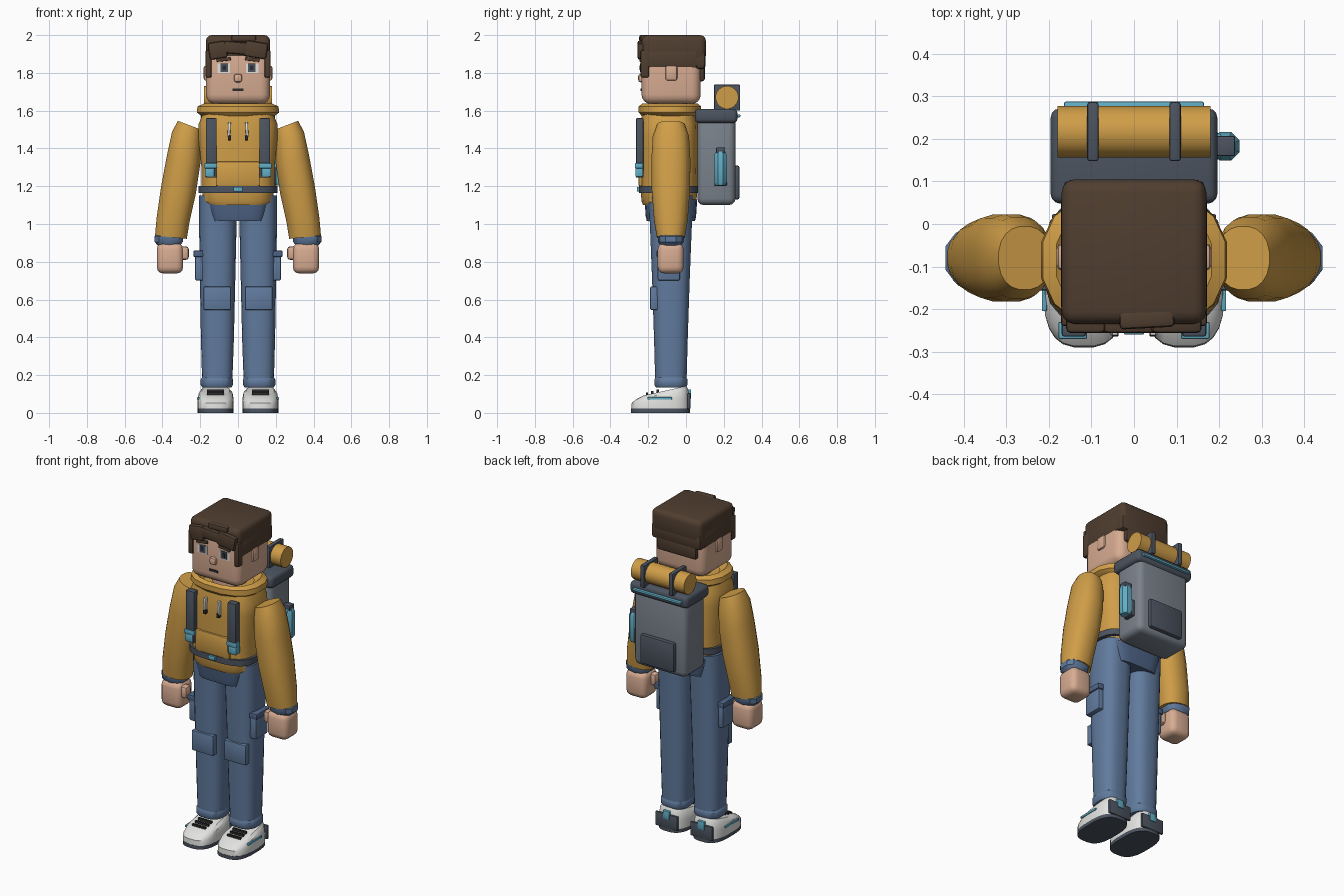
import bpy, bmesh, math
from mathutils import Matrix, Euler

cube = bpy.data.objects.get("Cube")
if cube:
    bpy.data.objects.remove(cube, do_unlink=True)


def material(name, *rgb):
    m = bpy.data.materials.new(name)
    m.use_nodes = True
    col = [((c / 255 + 0.055) / 1.055) ** 2.4 for c in rgb] + [1]
    m.diffuse_color = col
    m.node_tree.nodes["Principled BSDF"].inputs["Base Color"].default_value = col
    return m


mustard = material("mustard cloth", 208, 158, 72)
denim = material("blue denim", 97, 123, 158)
navy = material("dark denim", 78, 100, 134)
skin = material("skin", 216, 172, 146)
brown = material("brown hair", 80, 62, 48)
slate = material("slate strap", 76, 84, 96)
gray = material("gray canvas", 122, 130, 140)
teal = material("teal trim", 98, 174, 198)
white = material("white", 226, 226, 224)
black = material("black", 44, 42, 44)
parts = []


def finish(name, bm, mat):
    bmesh.ops.recalc_face_normals(bm, faces=bm.faces)
    me = bpy.data.meshes.new(name)
    bm.to_mesh(me)
    bm.free()
    me.materials.append(mat)
    ob = bpy.data.objects.new(name, me)
    bpy.context.collection.objects.link(ob)
    parts.append(ob)
    return ob


def box(name, x, y, z, mat, bevel=0.0, rot=(0, 0, 0), seg=2):
    """Rounded box from its (min, max) range on each axis."""
    bm = bmesh.new()
    bmesh.ops.create_cube(bm, size=1)
    bmesh.ops.scale(bm, verts=bm.verts, vec=[abs(r[1] - r[0]) for r in (x, y, z)])
    if bevel:
        bmesh.ops.bevel(bm, geom=bm.edges[:], offset=bevel, segments=seg,
                        profile=0.5, affect='EDGES', clamp_overlap=True)
    turn = Euler([math.radians(a) for a in rot]).to_matrix().to_4x4()
    mid = Matrix.Translation([sum(r) / 2 for r in (x, y, z)])
    bm.transform(mid @ turn)
    return finish(name, bm, mat)


def loft(name, rings, mat, n=16, power=2.0):
    """Closed skin over rings (cx, cy, z, rx, ry, slope_x, slope_y)."""
    bm = bmesh.new()
    loops = []
    for ring in rings:
        cx, cy, z, rx, ry, sx, sy = (tuple(ring) + (0, 0))[:7]
        loop = []
        for i in range(n):
            a = 2 * math.pi * (i + 0.5) / n
            c, s = math.cos(a), math.sin(a)
            dx = math.copysign(abs(c) ** (2 / power), c) * rx
            dy = math.copysign(abs(s) ** (2 / power), s) * ry
            loop.append(bm.verts.new((cx + dx, cy + dy, z + sx * dx + sy * dy)))
        loops.append(loop)
    for a, b in zip(loops, loops[1:]):
        for i in range(n):
            j = (i + 1) % n
            bm.faces.new((a[i], a[j], b[j], b[i]))
    bm.faces.new(loops[0])
    bm.faces.new(loops[-1])
    return finish(name, bm, mat)


def span(s, a, b):
    """Range mirrored to side s."""
    return tuple(sorted((s * a, s * b)))


# Head, face and hair
box("head", (-.17, .17), (-.235, .078), (1.635, 1.94), skin, .05, seg=4)
box("nose", (-.021, .021), (-.253, -.22), (1.75, 1.795), skin, .012)
box("mouth", (-.03, .03), (-.24, -.225), (1.705, 1.718), black)
loft("neck", [(0, -.08, 1.55, .1, .1), (0, -.08, 1.68, .1, .1)], skin)
box("hair_cap", (-.17, .17), (-.235, .105), (1.86, 2.0), brown, .03, seg=3)
box("hair_back", (-.168, .168), (.03, .104), (1.82, 1.92), brown, .02)
box("hair_nape", (-.135, .135), (.045, .1), (1.755, 1.85), brown, .015)
box("front_tuft", (-.035, .095), (-.245, -.2), (1.965, 2.0), brown, .01, (0, 0, 3))
for i, (a, b, lo, tilt) in enumerate([(-.155, -.06, 1.875, -9), (-.075, .05, 1.9, 5),
                                      (.035, .155, 1.88, 9)]):
    box(f"fringe_{i}", (a, b), (-.257, -.2), (lo, 1.965), brown, .012, (0, tilt, 0))
for s, side in ((1, "left"), (-1, "right")):
    box(side + "_side_hair", span(s, .12, .172), (-.205, .06), (1.825, 1.92), brown, .012)
    box(side + "_sideburn", span(s, .14, .172), (-.24, -.195), (1.775, 1.92), brown, .008)
    box(side + "_ear", span(s, .15, .182), (-.11, -.045), (1.758, 1.84), skin, .014)
    box(side + "_eye_white", span(s, .042, .108), (-.239, -.23), (1.8, 1.85), white)
    box(side + "_iris", span(s, .052, .092), (-.243, -.235), (1.805, 1.85), slate)
    box(side + "_pupil", span(s, .063, .082), (-.246, -.24), (1.815, 1.84), black)
    box(side + "_brow", span(s, .038, .115), (-.247, -.23), (1.862, 1.88), brown, .004, (0, s * 6, 0))

# Hooded jacket
cy = -.09
loft("jacket_body", [(0, cy, 1.17, .195, .15), (0, cy, 1.3, .195, .153),
                     (0, cy, 1.46, .212, .155), (0, cy, 1.53, .21, .152),
                     (0, cy, 1.6, .18, .14)], mustard, 20, 3.2)
loft("jacket_hem", [(0, cy, 1.1, .17, .138), (0, cy, 1.12, .188, .147),
                    (0, cy, 1.18, .19, .15)], mustard, 20, 3.2)
loft("waist_belt", [(0, cy, z, .212, .16) for z in (1.163, 1.2)], slate, 20, 3.2)
loft("collar", [(0, -.085, 1.565, .185, .145), (0, -.085, 1.59, .222, .168),
                (0, -.085, 1.622, .218, .168), (0, -.085, 1.637, .185, .15),
                (0, -.085, 1.6, .14, .12)], mustard, 16, 2.4)
box("belt_buckle", (-.024, .024), (-.26, -.24), (1.172, 1.197), teal, .003)
box("front_pocket", (-.115, .115), (-.252, -.23), (1.2, 1.33), mustard, .008)
for s, side in ((1, "left"), (-1, "right")):
    box(side + "_chest_strap", span(s, .113, .17), (-.265, -.225), (1.245, 1.56), slate, .006)
    box(side + "_strap_buckle", span(s, .11, .178), (-.27, -.23), (1.295, 1.322), teal, .004)
    box(side + "_strap_tab", span(s, .125, .175), (-.268, -.23), (1.25, 1.295), teal, .004)
    box(side + "_drawstring", span(s, .04, .054), (-.262, -.235), (1.46, 1.54), white, .003,
        (0, -s * 3, 0))
    box(side + "_string_tip", span(s, .036, .054), (-.265, -.235), (1.443, 1.468), black, .004)

    # Arms
    ay = -.08
    loft(side + "_sleeve", [(s * .257, ay, 1.523, .062, .075, s * .38),
                            (s * .272, ay, 1.46, .078, .097, s * .36),
                            (s * .288, ay, 1.34, .089, .104, s * .28),
                            (s * .315, ay, 1.18, .093, .103, s * .2),
                            (s * .344, ay, 1.02, .088, .09, s * .12),
                            (s * .355, ay, .93, .085, .075, s * .1)], mustard, 20, 2.3)
    loft(side + "_cuff", [(s * .365, ay, .885, .06, .055), (s * .367, ay, .905, .078, .068),
                          (s * .366, ay, .935, .08, .07), (s * .36, ay, .955, .062, .055)],
         denim, 10, 2.6)
    box(side + "_hand", span(s, .29, .43), (-.15, -.012), (.738, .9), skin, .035, seg=3)
    box(side + "_thumb", span(s, .26, .315), (-.13, -.075), (.81, .882), skin, .016)

    # Legs
    loft(side + "_leg", [(s * .11, -.08, .15, .08, .083), (s * .109, -.08, .4, .088, .09),
                         (s * .108, -.08, .7, .094, .1), (s * .107, -.08, 1.0, .1, .112),
                         (s * .107, -.08, 1.15, .1, .12)], denim, 24, 2.7)
    loft(side + "_trouser_cuff", [(s * .112, -.08, z, r, r + .002) for z, r in
                                  ((.135, .078), (.148, .086), (.178, .086), (.19, .078))],
         denim, 20, 2.7)
    box(side + "_knee_patch", span(s, .037, .183), (-.19, -.15), (.545, .668), denim, .006)
    box(side + "_leg_pocket", span(s, .17, .228), (-.15, -.032), (.7, .85), denim, .01)
    box(side + "_pocket_flap", span(s, .17, .236), (-.156, -.026), (.825, .86), navy, .006)

    # Shoes
    sx = s * .118
    loft(side + "_sole", [(sx, -.135, z, .096, .156) for z in (0, .022)], slate, 24, 2.9)
    loft(side + "_shoe", [(sx, -.135, .02, .096, .155), (sx, -.135, .065, .096, .153, 0, .08),
                          (sx, -.128, .098, .09, .14, 0, .2),
                          (sx, -.112, .117, .074, .115, 0, .22)], white, 24, 2.9)
    box(side + "_heel_plate", (sx - .075, sx + .075), (.008, .023), (.02, .105), slate, .004)
    box(side + "_heel_tab", (sx - .022, sx + .022), (0, .027), (.075, .125), teal, .003)
    box(side + "_shoe_stripe", span(s, .205, .217), (-.205, -.075), (.07, .083), teal, .002)
    for i in range(3):
        y = -.15 - i * .028
        z = .115 - i * .008
        box(f"{side}_lace_{i}", (sx - .045, sx + .045), (y - .006, y + .006),
            (z - .008, z + .008), black)

# Hips
loft("hips", [(0, -.08, 1.015, .14, .128), (0, -.08, 1.04, .148, .134),
              (0, -.08, 1.13, .172, .14)], navy, 20, 5)

# Backpack
box("pack_body", (-.178, .178), (.06, .262), (1.1, 1.57), gray, .035, seg=3)
box("pack_lid", (-.196, .196), (.048, .272), (1.535, 1.61), slate, .022, seg=3)
box("lid_trim", (-.165, .165), (.262, .288), (1.565, 1.58), teal, .005)
box("back_pocket", (-.115, .115), (.25, .284), (1.13, 1.31), slate, .012)
roll = loft("bedroll", [(0, 0, z, .061, .061) for z in (-.18, .18)], mustard, 20)
roll.data.transform(Matrix.Translation((0, .217, 1.67)) @ Matrix.Rotation(math.pi / 2, 4, 'Y'))
for s, side in ((1, "left"), (-1, "right")):
    x = span(s, .085, .108)
    x = (x[0] - .002, x[1] + .002)
    box(side + "_roll_strap", x, (.148, .287), (1.6, 1.738), slate, .006)

# Water bottle
loft("bottle", [(.215, .183, z, r, r) for z, r in
                ((1.205, .028), (1.22, .036), (1.365, .036), (1.385, .026))], teal, 8)
box("bottle_cap", (.19, .238), (.16, .207), (1.375, 1.405), slate, .004)
box("bottle_holder", (.165, .2), (.15, .216), (1.2, 1.3), slate, .006)

# Shading
bpy.ops.object.select_all(action='DESELECT')
for ob in parts:
    ob.select_set(True)
bpy.context.view_layer.objects.active = parts[0]
bpy.ops.object.shade_smooth_by_angle(angle=math.radians(35))
